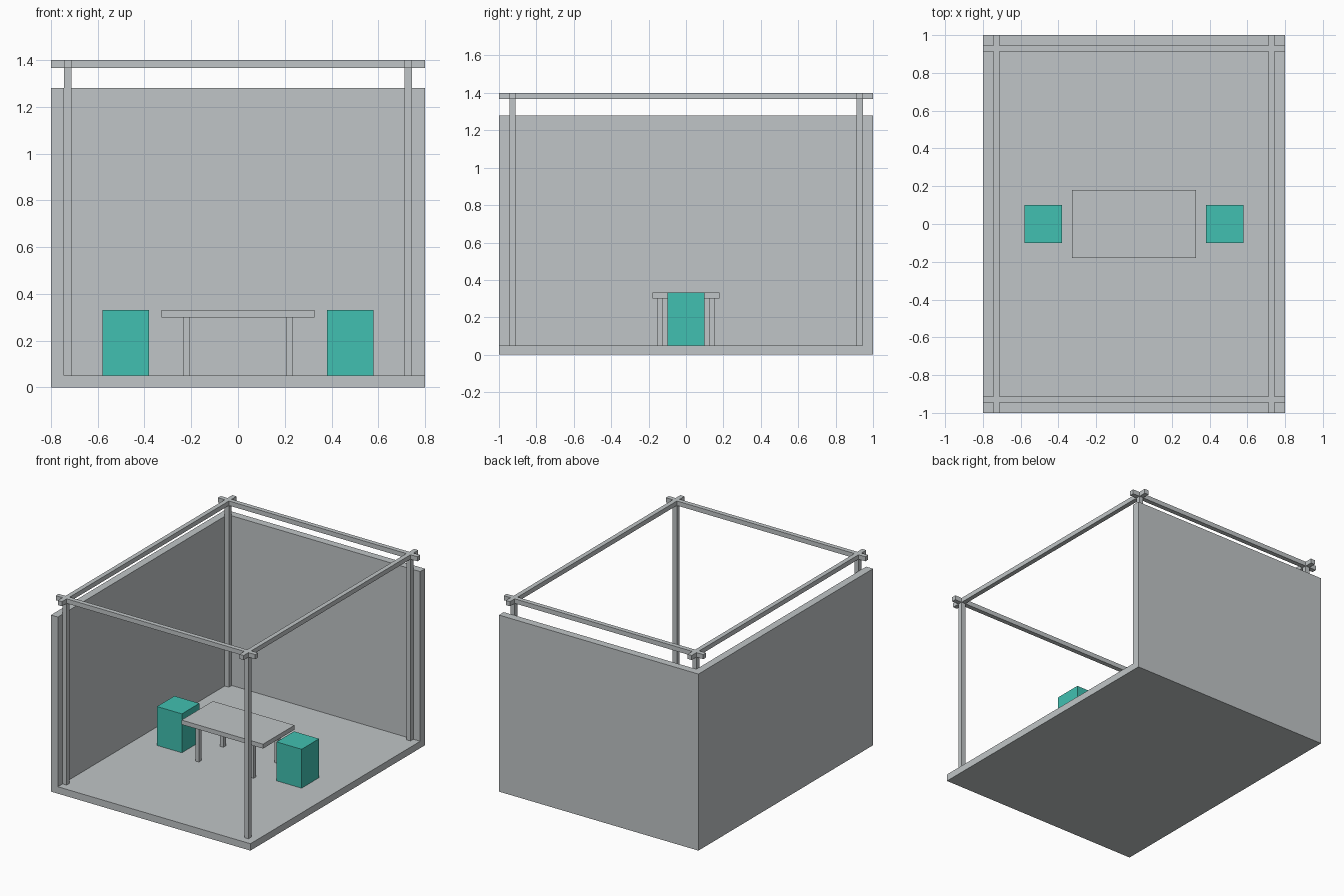
import bpy
import bmesh
from mathutils import Vector

if "Cube" in bpy.data.objects:
    bpy.data.objects.remove(bpy.data.objects["Cube"], do_unlink=True)


def make_material(name, colour):
    mat = bpy.data.materials.new(name)
    mat.use_nodes = True
    mat.diffuse_color = (*colour, 1)
    mat.node_tree.nodes["Principled BSDF"].inputs["Base Color"].default_value = (*colour, 1)
    return mat


grey = make_material("light grey", (0.53, 0.56, 0.57))
teal = make_material("teal", (0.053, 0.53, 0.44))


def box(name, low, high, mat):
    """Box between two opposite corners."""
    low, high = Vector(low), Vector(high)
    bm = bmesh.new()
    bmesh.ops.create_cube(bm, size=1)
    bmesh.ops.scale(bm, vec=high - low, verts=bm.verts)
    bmesh.ops.translate(bm, vec=(low + high) / 2, verts=bm.verts)
    mesh = bpy.data.meshes.new(name)
    bm.to_mesh(mesh)
    bm.free()
    mesh.materials.append(mat)
    obj = bpy.data.objects.new(name, mesh)
    bpy.context.collection.objects.link(obj)
    return obj


def spread(centre, size):
    """Low and high ends of a span."""
    return centre - size / 2, centre + size / 2


WIDTH, DEPTH = 0.8, 1.0      # half sizes of the room
WALL, FLOOR = 0.055, 0.05    # thicknesses
BAR, TOP = 0.033, 1.4        # frame bar size and height

# Room shell: floor, back wall and one side wall, hollowed from a block
room = box("room_shell", (-WIDTH, -DEPTH, 0), (WIDTH, DEPTH, 1.28), grey)
cutter = box("room_cutter", (-WIDTH + WALL, -DEPTH - 1, FLOOR),
             (WIDTH + 1, DEPTH - WALL, 2), grey)
cutter.hide_render = True
cut = room.modifiers.new("hollow", "BOOLEAN")
cut.operation, cut.solver, cut.object = "DIFFERENCE", "EXACT", cutter
bpy.context.view_layer.objects.active = room
bpy.ops.object.modifier_apply(modifier=cut.name)
bpy.data.objects.remove(cutter, do_unlink=True)

# Overhead frame: corner posts and crossing beams
post_x = WIDTH - WALL - BAR / 2
post_y = DEPTH - WALL - BAR / 2
for sx, side in ((-1, "right"), (1, "left")):
    x0, x1 = spread(sx * post_x, BAR)
    box(f"{side}_beam", (x0, -DEPTH, TOP - BAR), (x1, DEPTH, TOP), grey)
    for sy, end in ((-1, "front"), (1, "back")):
        y0, y1 = spread(sy * post_y, BAR)
        box(f"{end}_{side}_post", (x0, y0, FLOOR), (x1, y1, TOP - BAR), grey)
for sy, end in ((-1, "front"), (1, "back")):
    y0, y1 = spread(sy * post_y, BAR)
    box(f"{end}_beam", (-WIDTH, y0, TOP - BAR), (WIDTH, y1, TOP), grey)

# Table and its legs
box("table_top", (-0.327, -0.18, 0.3), (0.327, 0.18, 0.332), grey)
for sx, side in ((-1, "right"), (1, "left")):
    for sy, end in ((-1, "front"), (1, "back")):
        x0, x1 = spread(sx * 0.22, 0.028)
        y0, y1 = spread(sy * 0.14, 0.028)
        box(f"{end}_{side}_table_leg", (x0, y0, FLOOR), (x1, y1, 0.3), grey)

    # Block seat at each end of the table
    x0, x1 = spread(sx * 0.48, 0.2)
    box(f"{side}_seat", (x0, -0.1, FLOOR), (x1, 0.1, 0.332), teal)
